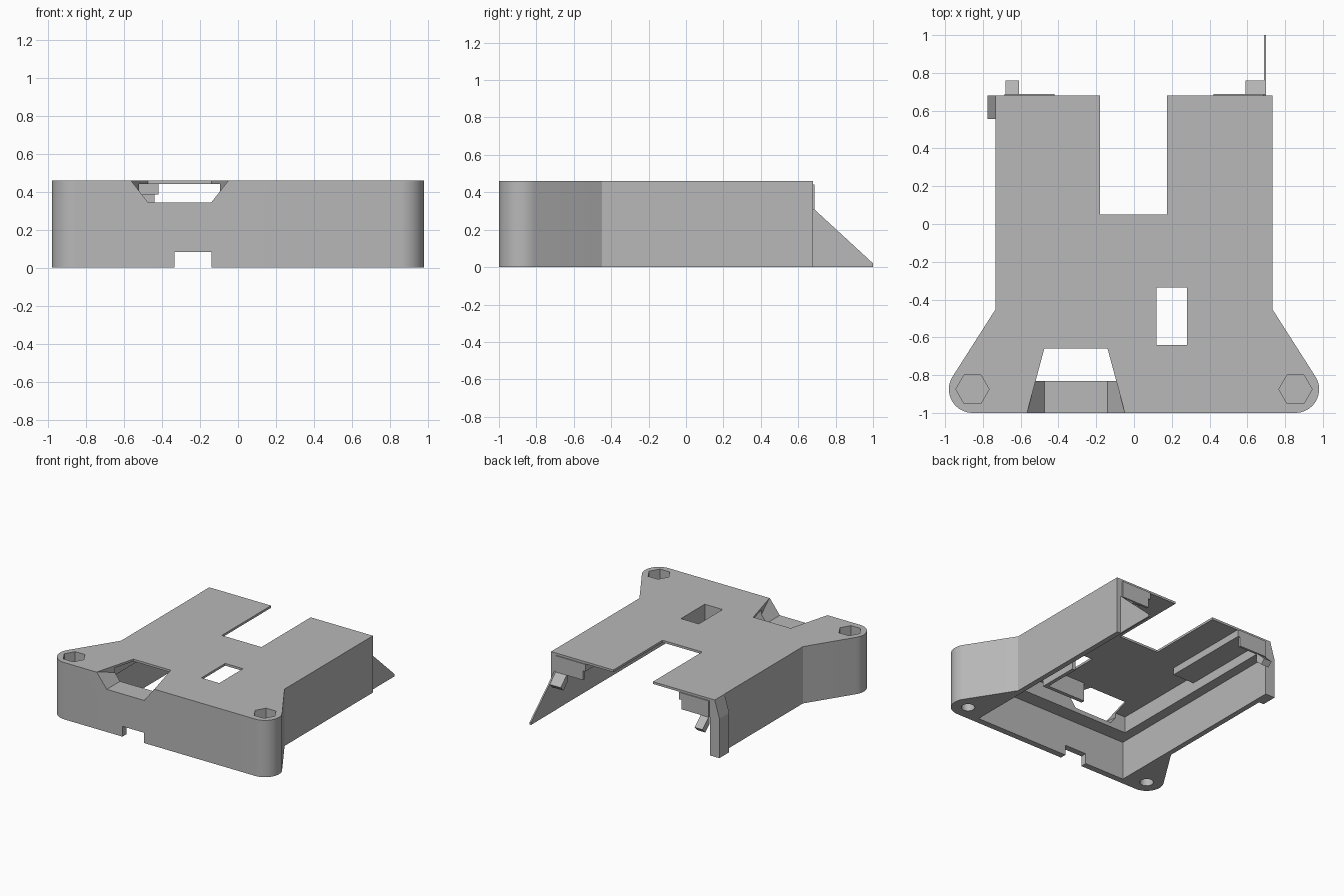
import bpy, bmesh, math
from mathutils import Vector

cube = bpy.data.objects.get("Cube")
if cube:
    bpy.data.objects.remove(cube, do_unlink=True)

grey = bpy.data.materials.new("plain grey")
grey.use_nodes = True
grey.diffuse_color = (0.48, 0.48, 0.48, 1)
grey.node_tree.nodes["Principled BSDF"].inputs["Base Color"].default_value = (0.48, 0.48, 0.48, 1)


def finish(name, bm):
    bmesh.ops.recalc_face_normals(bm, faces=bm.faces[:])
    mesh = bpy.data.meshes.new(name)
    bm.to_mesh(mesh)
    bm.free()
    mesh.materials.append(grey)
    obj = bpy.data.objects.new(name, mesh)
    bpy.context.collection.objects.link(obj)
    return obj


def prism(name, points, lo, hi, axis="z"):
    """Extrude a flat profile along an axis from lo to hi."""
    place = {"x": lambda a, b, t: (t, a, b),
             "y": lambda a, b, t: (a, t, b),
             "z": lambda a, b, t: (a, b, t)}[axis]
    bm = bmesh.new()
    face = bm.faces.new([bm.verts.new(place(a, b, lo)) for a, b in points])
    out = bmesh.ops.extrude_face_region(bm, geom=[face])
    verts = [v for v in out["geom"] if isinstance(v, bmesh.types.BMVert)]
    bmesh.ops.translate(bm, verts=verts, vec=Vector(place(0, 0, hi - lo)))
    return finish(name, bm)


def box(name, x0, x1, y0, y1, z0, z1):
    x0, x1 = sorted((x0, x1))
    return prism(name, [(x0, y0), (x1, y0), (x1, y1), (x0, y1)], z0, z1)


def ring(cx, cy, r, n):
    return [(cx + r * math.cos(math.tau * i / n), cy + r * math.sin(math.tau * i / n))
            for i in range(n)]


def activate(obj):
    bpy.ops.object.select_all(action="DESELECT")
    obj.select_set(True)
    bpy.context.view_layer.objects.active = obj


def cut(target, cutter):
    cutter.hide_render = True
    mod = target.modifiers.new("cut", "BOOLEAN")
    mod.operation = "DIFFERENCE"
    mod.solver = "EXACT"
    mod.object = cutter
    activate(target)
    bpy.ops.object.modifier_apply(modifier=mod.name)
    bpy.data.objects.remove(cutter, do_unlink=True)


# Outer body with rounded screw ears at the front corners
TOP, SIDE, BACK = 0.46, 0.732, 0.68
EAR_X, EAR_Y, EAR_R = 0.855, -0.875, 0.125
half = []
for i in range(17):
    a = math.radians(-90 + 122.2 * i / 16)
    half.append((EAR_X + EAR_R * math.cos(a), EAR_Y + EAR_R * math.sin(a)))
half += [(SIDE, -0.45), (SIDE, BACK)]
outline = half + [(-x, y) for x, y in reversed(half)]
body = prism("cover_body", outline, 0, TOP)

# Hollow underside, stepped near the roof, open at the back
cut(body, box("lower_cavity", -0.69, 0.69, -0.95, 1.1, -0.1, 0.31))
cut(body, box("upper_cavity", -0.61, 0.61, -0.83, 1.1, 0.2, 0.442))

# Roof openings: rear slot and small rectangular window
cut(body, box("rear_slot", -0.18, 0.175, 0.05, 1.1, 0.3, 0.6))
cut(body, box("window_cut", 0.12, 0.28, -0.64, -0.335, 0.3, 0.6))

# Cable gap at the bottom of the front wall
cut(body, box("cable_gap", -0.335, -0.14, -1.1, -0.9, -0.1, 0.083))

# Flared scoop through the front edge of the roof
bm = bmesh.new()
for y, flare in ((-1.05, 0.105), (-0.66, 0.0)):
    for z, f in ((0.345, 0), (0.48, flare)):
        bm.verts.new((-0.475 - f, y, z))
        bm.verts.new((-0.14 + f, y, z))
bmesh.ops.convex_hull(bm, input=bm.verts[:])
cut(body, finish("scoop_cut", bm))

# Hexagonal nut pockets above, round screw holes below
for s in (-1, 1):
    cut(body, prism("nut_pocket", ring(s * EAR_X, EAR_Y, 0.088, 6), 0.36, 0.6))
    cut(body, prism("screw_hole", ring(s * EAR_X, EAR_Y, 0.05, 24), -0.1, 0.34))

activate(body)
bpy.ops.object.shade_smooth_by_angle(angle=math.radians(25))

# Inner shelves, rear lips and sloping latch tabs on both sides
for s, side in ((1, "left"), (-1, "right")):
    box(side + "_shelf", s * 0.42, s * 0.615, -0.05, BACK, 0.385, 0.445)
    box(side + "_lip_upper", s * 0.42, s * 0.685, 0.67, 0.688, 0.385, 0.442)
    box(side + "_lip_lower", s * 0.44, s * 0.685, 0.67, 0.688, 0.31, 0.385)
    x0, x1 = (0.59, 0.695) if s > 0 else (-0.68, -0.61)
    prism(side + "_latch_tab", [(0.67, 0.32), (0.76, 0.236), (0.725, 0.2), (0.67, 0.25)],
          x0, x1, "x")

# Thin triangular fin behind the left wall
prism("left_fin", [(0.66, 0), (1.0, 0), (1.0, 0.02), (0.685, 0.31), (0.66, 0.31)],
      0.688, 0.7, "x")

# Chamfered rib outside the right wall
prism("right_rib", [(-0.72, 0), (-0.775, 0), (-0.775, 0.32), (-0.734, TOP), (-0.72, TOP)],
      0.555, BACK, "y")

# Guard walls hanging under the window
box("window_side_guard", 0.28, 0.31, -0.64, -0.335, 0.29, 0.445)
box("window_front_guard", -0.06, 0.31, -0.67, -0.64, 0.29, 0.445)
